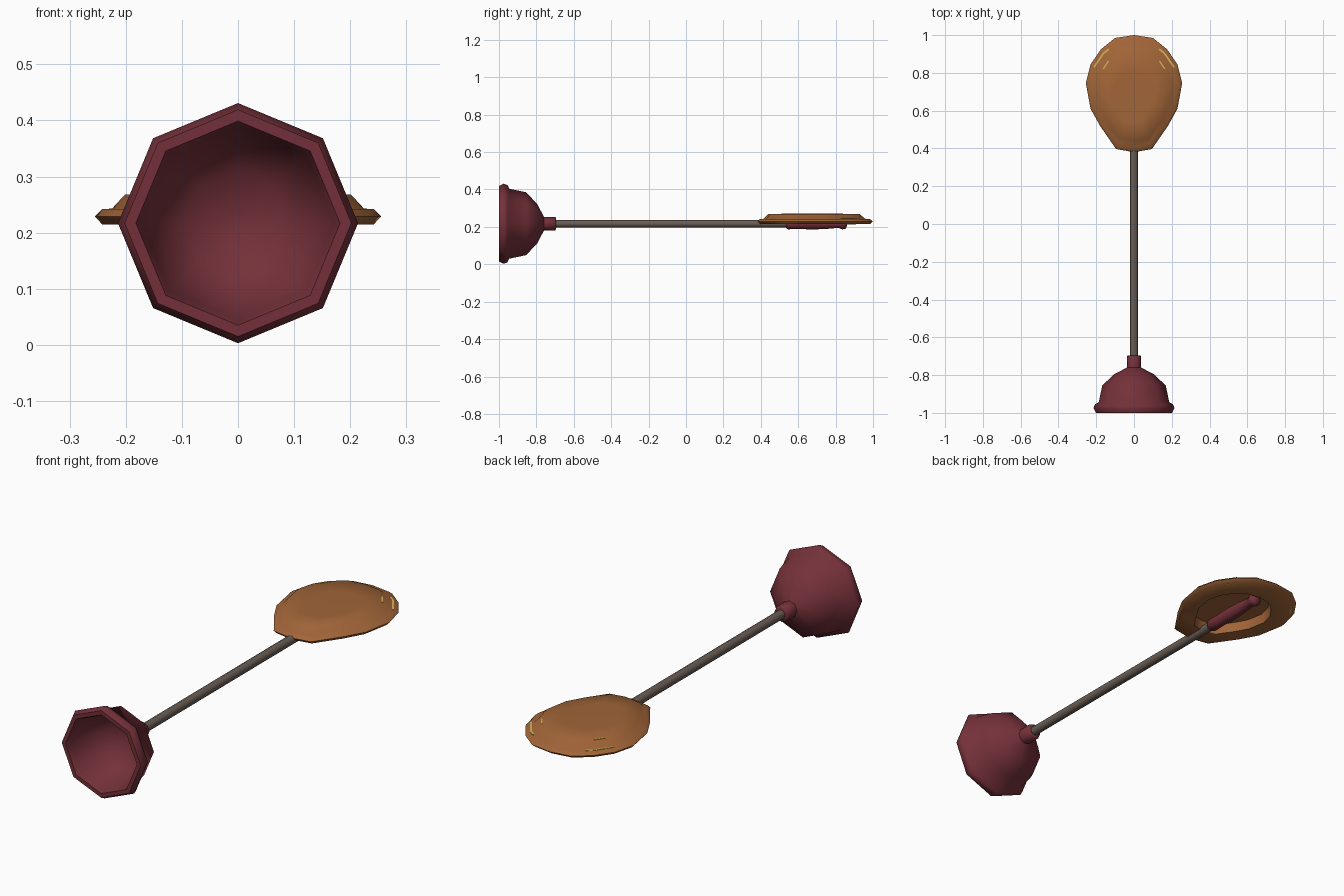
import bpy, bmesh, math

if "Cube" in bpy.data.objects:
    bpy.data.objects.remove(bpy.data.objects["Cube"])

def mat(name, rgb):
    m = bpy.data.materials.new(name)
    m.diffuse_color = (*rgb, 1)
    m.use_nodes = True
    m.node_tree.nodes["Principled BSDF"].inputs["Base Color"].default_value = m.diffuse_color
    return m

RED = mat("dark red rubber", (0.175, 0.030, 0.041))
GREY = mat("grey brown metal", (0.14, 0.11, 0.09))
WOOD = mat("orange brown wood", (0.36, 0.13, 0.04))
GOLD = mat("gold", (0.68, 0.45, 0.09))

def loft(name, loops, material, angle, closed=True):
    """Skin a list of equal-length point loops, capping both ends."""
    bm = bmesh.new()
    rings = [[bm.verts.new(p) for p in loop] for loop in loops]
    n = len(rings[0])
    for a, b in zip(rings, rings[1:]):
        for i in range(n):
            j = (i + 1) % n
            bm.faces.new((a[i], a[j], b[j], b[i]))
    bm.faces.new(rings[0])
    bm.faces.new(rings[-1][::-1])
    bmesh.ops.recalc_face_normals(bm, faces=bm.faces)
    me = bpy.data.meshes.new(name)
    bm.to_mesh(me)
    bm.free()
    ob = bpy.data.objects.new(name, me)
    bpy.context.collection.objects.link(ob)
    me.materials.append(material)
    bpy.ops.object.select_all(action='DESELECT')
    ob.select_set(True)
    bpy.context.view_layer.objects.active = ob
    bpy.ops.object.shade_smooth_by_angle(angle=math.radians(angle))
    return ob

AXIS_Z = 0.217

def lathe(name, profile, material, angle, sides=8):
    """Revolve (y, radius) pairs about the shaft axis."""
    loops = [[(r * math.cos(2 * math.pi * i / sides), y,
               AXIS_Z + r * math.sin(2 * math.pi * i / sides))
              for i in range(sides)] for y, r in profile]
    return loft(name, loops, material, angle)

# plunger cup: outside from the socket to the rim, then back up the inside
lathe("plunger_cup", [(-0.695, 0.03), (-0.70, 0.037), (-0.76, 0.037), (-0.795, 0.105),
                      (-0.855, 0.168), (-0.945, 0.187), (-0.955, 0.207), (-0.975, 0.214),
                      (-1.0, 0.202), (-1.0, 0.182), (-0.975, 0.172), (-0.86, 0.15),
                      (-0.81, 0.09), (-0.79, 0.02)], RED, 60)

# shaft and rubber grip
lathe("shaft", [(-0.72, 0.0205), (0.56, 0.0205)], GREY, 60)
lathe("grip", [(0.535, 0.022), (0.545, 0.030), (0.60, 0.028), (0.68, 0.031), (0.76, 0.027),
               (0.815, 0.022), (0.835, 0.030), (0.852, 0.028), (0.862, 0.012)], RED, 60)

# egg-shaped lid outline: right half, mirrored
half = [(0, 1.0), (0.10, 0.985), (0.175, 0.925), (0.23, 0.845), (0.255, 0.745),
        (0.23, 0.61), (0.18, 0.52), (0.095, 0.397), (0, 0.38)]
outline = half + [(-x, y) for x, y in half[-2:0:-1]]
CY = 0.66

def scaled(p, s, z):
    return (p[0] * s, CY + (p[1] - CY) * s, z)

# lid: raised top, stepped rim, hollow underside
layers = [(0.45, 0.271), (0.79, 0.268), (0.88, 0.243), (0.95, 0.242), (1.0, 0.229),
          (0.95, 0.215), (0.63, 0.215), (0.60, 0.258)]
loft("lid", [[scaled(p, s, z) for p in outline] for s, z in layers], WOOD, 50)

# gold inlays on both shoulders of the lid
def mix(a, b, t):
    return (a[0] + (b[0] - a[0]) * t, a[1] + (b[1] - a[1]) * t)

def inlay(name, side, path, s0, s1, z, thick):
    loops = []
    for x, y in path:
        p = (x * side, y)
        loops.append([scaled(p, s0, z), scaled(p, s1, z),
                      scaled(p, s1, z + thick), scaled(p, s0, z + thick)])
    loft(name, loops, GOLD, 30)

long_path = [half[3], half[2], mix(half[2], half[1], 0.4)]
short_path = [mix(half[3], half[2], 0.3), half[2]]
for side, tag in ((1, "right"), (-1, "left")):
    inlay("rim_inlay_" + tag, side, long_path, 0.905, 0.935, 0.241, 0.003)
    inlay("top_inlay_" + tag, side, short_path, 0.755, 0.78, 0.2675, 0.0025)
    inlay("under_inlay_" + tag, side, short_path, 0.91, 0.935, 0.2135, 0.003)
